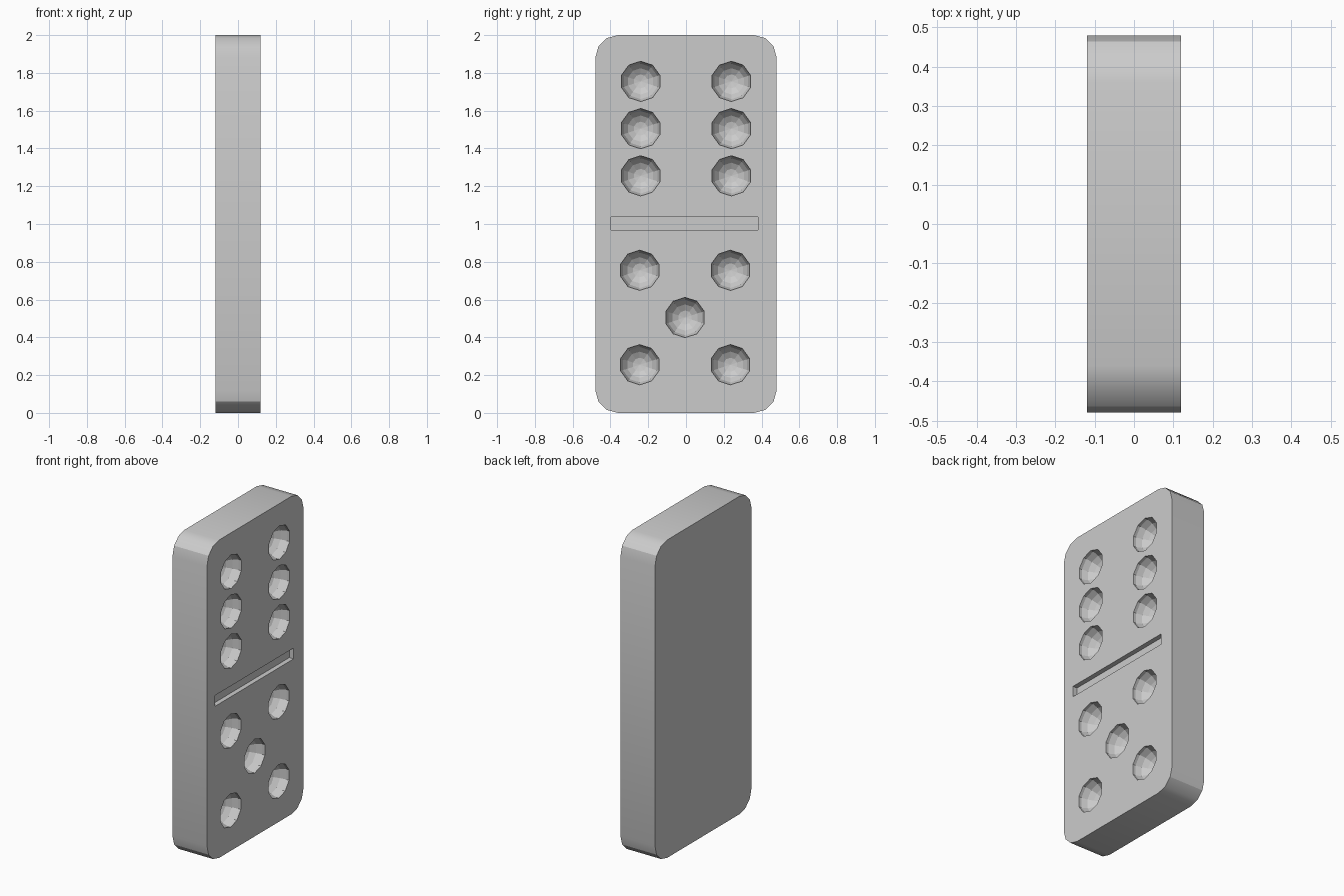
import bpy, bmesh
from math import sin, cos, pi, radians
from mathutils import Matrix

if "Cube" in bpy.data.objects:
    bpy.data.objects.remove(bpy.data.objects["Cube"])

T, W, H, R = 0.12, 0.48, 2.0, 0.12   # half thickness, half width, height, corner radius


def finish(name, bm):
    bmesh.ops.recalc_face_normals(bm, faces=bm.faces[:])
    mesh = bpy.data.meshes.new(name)
    bm.to_mesh(mesh)
    bm.free()
    ob = bpy.data.objects.new(name, mesh)
    bpy.context.collection.objects.link(ob)
    return ob


# Tile body: rounded rectangle extruded along x, three facets per corner
bm = bmesh.new()
centres = [(W - R, H - R), (R - W, H - R), (R - W, R), (W - R, R)]
outline = []
for q, (y, z) in enumerate(centres):
    for i in range(4):
        a = q * pi / 2 + i * radians(30)
        outline.append(bm.verts.new((-T, y + R * cos(a), z + R * sin(a))))
base = bm.faces.new(outline)
ext = bmesh.ops.extrude_face_region(bm, geom=[base], use_keep_orig=True)
moved = [v for v in ext["geom"] if isinstance(v, bmesh.types.BMVert)]
bmesh.ops.translate(bm, verts=moved, vec=(2 * T, 0, 0))
bm.normal_update()
for f in bm.faces:
    f.smooth = abs(f.normal.x) < 0.5
# crease at the first facet of each corner
for e in bm.edges:
    v = e.verts[0].co
    if abs(v.x - e.verts[1].co.x) > T and abs(abs(v.y) - (W - R + R * cos(pi / 6))) < 1e-4:
        e.smooth = False
tile = finish("domino_tile", bm)

# Pip cutters: ten-sided spheres with their poles along x
bm = bmesh.new()
pips = [(s * 0.24, z) for s in (-1, 1) for z in (1.755, 1.505, 1.255)]
pips += [(s * 0.24 - 0.005, z) for s in (-1, 1) for z in (0.755, 0.255)]
pips.append((-0.005, 0.505))
for y, z in pips:
    m = Matrix.Translation((T, y, z)) @ Matrix.Rotation(pi / 2, 4, 'Y') @ Matrix.Rotation(pi / 2, 4, 'Z')
    bmesh.ops.create_uvsphere(bm, u_segments=10, v_segments=9, radius=0.108, matrix=m)
# Divider groove cutter
bmesh.ops.create_cube(bm, size=1, matrix=Matrix.Translation((T, -0.008, 1.003))
                      @ Matrix.Diagonal((0.06, 0.78, 0.068, 1)))
cutter = finish("pip_and_groove_cutter", bm)
cutter.hide_render = True
cutter.hide_viewport = False
cutter.display_type = 'WIRE'

mod = tile.modifiers.new("pips_and_groove", 'BOOLEAN')
mod.operation = 'DIFFERENCE'
mod.solver = 'EXACT'
mod.object = cutter
